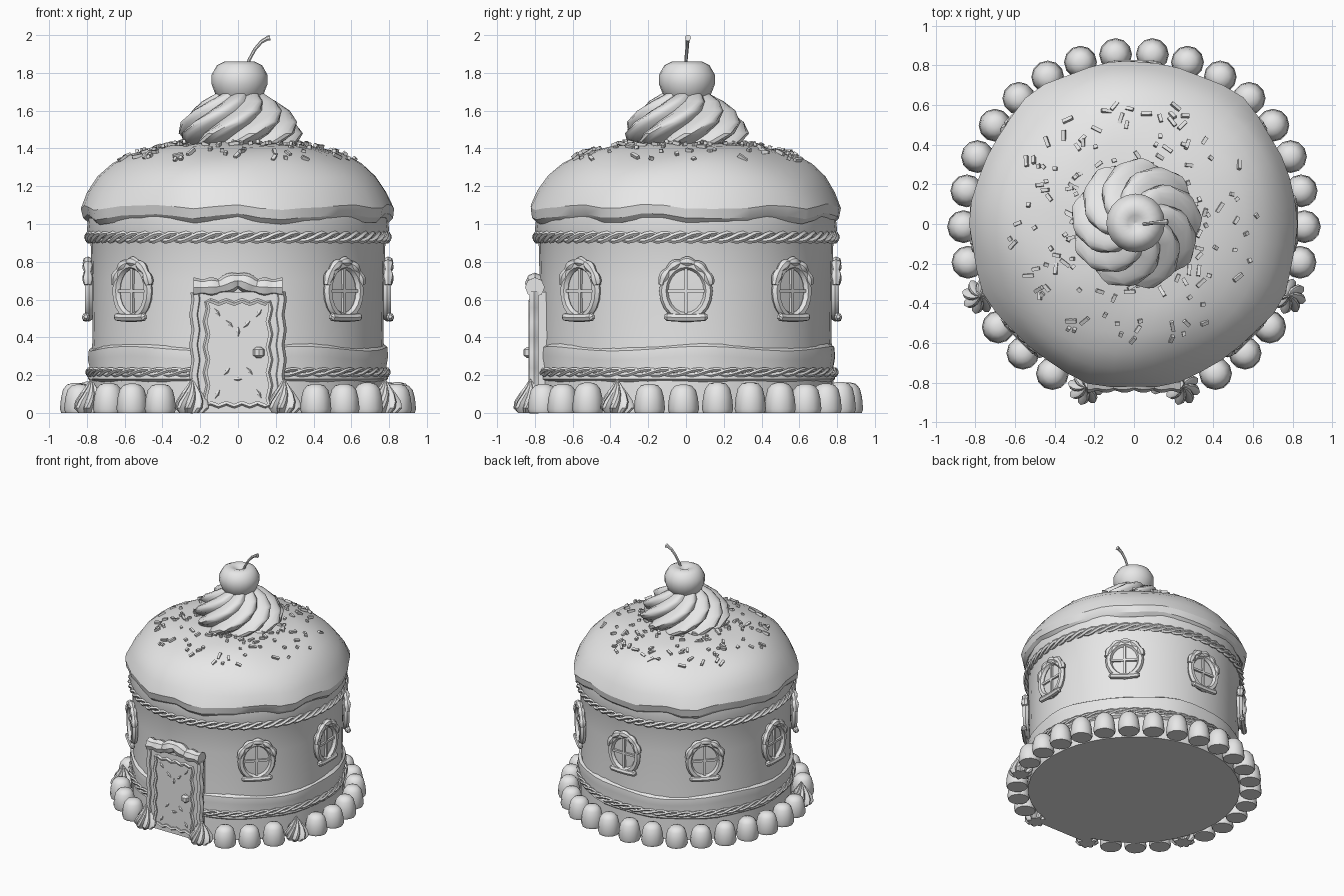
import bpy, math, random
from math import sin, cos, pi, radians
from mathutils import Vector, Matrix

random.seed(4)
if "Cube" in bpy.data.objects:
    bpy.data.objects.remove(bpy.data.objects["Cube"])

grey = bpy.data.materials.new("plain_grey")
grey.use_nodes = True
grey.diffuse_color = (0.8, 0.8, 0.8, 1)
grey.node_tree.nodes["Principled BSDF"].inputs["Base Color"].default_value = (0.8, 0.8, 0.8, 1)


# ---- helpers: every shape is a (points, faces) pair ----
def build(name, shapes, angle=30):
    verts, faces = [], []
    for points, polys in shapes:
        start = len(verts)
        verts += [tuple(p) for p in points]
        faces += [[start + i for i in poly] for poly in polys]
    mesh = bpy.data.meshes.new(name)
    mesh.from_pydata(verts, [], faces)
    mesh.materials.append(grey)
    obj = bpy.data.objects.new(name, mesh)
    bpy.context.collection.objects.link(obj)
    bpy.ops.object.select_all(action='DESELECT')
    obj.select_set(True)
    bpy.context.view_layer.objects.active = obj
    bpy.ops.object.mode_set(mode='EDIT')
    bpy.ops.mesh.select_all(action='SELECT')
    bpy.ops.mesh.normals_make_consistent(inside=False)
    bpy.ops.object.mode_set(mode='OBJECT')
    bpy.ops.object.shade_smooth_by_angle(angle=radians(angle))
    return obj


def skin(rings, loop=False):
    n, count = len(rings[0]), len(rings)
    faces = []
    for i in range(count if loop else count - 1):
        a, b = i * n, (i + 1) % count * n
        faces += [[a + j, a + (j + 1) % n, b + (j + 1) % n, b + j] for j in range(n)]
    if not loop:
        faces += [list(range(n)), list(range((count - 1) * n, count * n))]
    return [p for ring in rings for p in ring], faces


def lathe(profile, sides, centre=(0, 0, 0), shape=lambda r, z, a: (r, z, a)):
    rings = []
    for r, z in profile:
        ring = []
        for j in range(sides):
            rr, zz, aa = shape(r, z, 2 * pi * j / sides)
            ring.append(Vector((rr * cos(aa), rr * sin(aa), zz)) + Vector(centre))
        rings.append(ring)
    return skin(rings)


def tube(path, radius, sides=6, loop=False, ref=(0, 0, 1)):
    rings, n = [], len(path)
    for i, p in enumerate(path):
        ahead = path[(i + 1) % n] if loop else path[min(i + 1, n - 1)]
        back = path[i - 1] if loop else path[max(i - 1, 0)]
        side = (ahead - back).cross(Vector(ref)).normalized()
        up = side.cross(ahead - back).normalized()
        r = radius(i / (n - 1)) if callable(radius) else radius
        rings.append([p + (side * cos(2 * pi * k / sides) + up * sin(2 * pi * k / sides)) * r
                      for k in range(sides)])
    return skin(rings, loop)


def box(size, matrix):
    x, y, z = (s / 2 for s in size)
    ring = [(-x, -y), (x, -y), (x, y), (-x, y)]
    return skin([[matrix @ Vector((a, b, c)) for a, b in ring] for c in (-z, z)])


def at(x, y, z):
    return Matrix.Translation((x, y, z))


# ---- cake walls and icing bands ----
WALL = 0.775
build("cake_wall", [lathe([(0.78, 0), (0.78, 0.2), (0.77, 0.4), (WALL, 0.7), (0.78, 0.9),
                           (0.8, 0.97), (0.79, 1.06)], 40)])
build("lower_icing_band", [lathe(
    [(0.77, 0.16), (0.795, 0.18), (0.785, 0.24), (0.795, 0.29), (0.79, 0.34), (0.76, 0.36)], 48,
    shape=lambda r, z, a: (r + 0.005 * sin(11 * a), z + (0.012 * sin(5 * a + 1) if z > 0.25 else 0), a))])


def rope(radius, height, thick, turns):
    strands = []
    for s in range(3):
        path = []
        for i in range(turns * 8):
            a = 2 * pi * i / (turns * 8)
            t = turns * a + 2 * pi * s / 3
            r = radius + thick * 0.5 * cos(t)
            path.append(Vector((r * cos(a), r * sin(a), height + thick * sin(t))))
        strands.append(tube(path, thick * 0.65, 5, True))
    return strands


build("upper_rope_trim", rope(0.79, 0.93, 0.021, 20))
build("lower_rope_trim", rope(0.79, 0.215, 0.016, 18))

# ---- domed frosting roof with a scalloped lower edge ----
dome = [(0.74, 1.05), (0.79, 1.015), (0.815, 1.04), (0.825, 1.09), (0.79, 1.17), (0.735, 1.25),
        (0.66, 1.315), (0.56, 1.37), (0.42, 1.41), (0.25, 1.43), (0.02, 1.435)]


def frost(r, z, a):
    edge = max(0, min(1, (1.3 - z) / 0.25))
    wave = sin(9 * a) * 0.6 + sin(14 * a + 2) * 0.4
    return (r + edge * 0.014 * wave + 0.008 * sin(5 * a + 9 * z),
            z - edge * 0.018 * wave + 0.006 * sin(4 * a + 12 * r), a)


build("frosting_roof", [lathe(dome, 44, shape=frost)])


# ---- sprinkles laid on the dome ----
def dome_height(r):
    for (r1, z1), (r2, z2) in zip(dome[4:], dome[5:]):
        if r2 <= r <= r1:
            return z2 + (z1 - z2) * (r - r2) / (r1 - r2), math.atan2(z2 - z1, r1 - r2)


sprinkles = []
for i in range(140):
    r, a = 0.27 + 0.36 * random.random() ** 1.1, random.uniform(0, 2 * pi)
    z, slope = dome_height(r)
    turn = (at(r * cos(a), r * sin(a), z + 0.008) @ Matrix.Rotation(a, 4, 'Z')
            @ Matrix.Rotation(slope, 4, 'Y') @ Matrix.Rotation(random.uniform(0, pi), 4, 'Z')
            @ Matrix.Rotation(random.uniform(-0.4, 0.4), 4, 'Y'))
    sprinkles.append(box((random.choice((0.022, 0.04, 0.055)), 0.018, 0.018), turn))
build("sprinkles", sprinkles)


# ---- whipped swirl, cherry and stem ----
def twisted(lobes, depth, twist, base):
    def shape(r, z, a):
        return r * (1 - depth + depth * abs(sin(lobes * a / 2))), z, a + twist * (z - base)
    return shape


build("cream_swirl", [lathe(
    [(0.24, 1.40), (0.31, 1.43), (0.335, 1.48), (0.315, 1.54), (0.265, 1.6), (0.2, 1.65),
     (0.13, 1.69), (0.03, 1.7)], 54, (0.01, 0, 0), twisted(9, 0.2, 5.5, 1.4))], 40)
build("cherry", [lathe(
    [(0.02, 1.63), (0.08, 1.64), (0.125, 1.68), (0.148, 1.74), (0.148, 1.79), (0.12, 1.84),
     (0.08, 1.86), (0.04, 1.85), (0.005, 1.83)], 20, (0.008, 0.005, 0))], 50)
stem = [Vector(p) for p in ((0.045, 0, 1.83), (0.06, 0, 1.87), (0.09, 0.005, 1.925),
                            (0.125, 0.008, 1.965), (0.155, 0.01, 1.982), (0.17, 0.01, 1.985))]
build("cherry_stem", [tube(stem, lambda t: 0.009 + 0.008 * t ** 4, 7, ref=(0, 1, 0))])

# ---- gumdrops and piped dollops around the base ----
gumdrops, dollops = [], []
for side in (-1, 1):
    for i in range(14):
        a = radians(90 + side * (6.2 + 12.1 * i))
        spot = (0.86 * cos(a), 0.86 * sin(a), 0)
        if i in (9, 13):
            dollops.append(lathe(
                [(0.07, 0), (0.092, 0.025), (0.085, 0.06), (0.06, 0.1), (0.03, 0.14), (0.004, 0.18)],
                32, spot, twisted(8, 0.3, 5, 0)))
        else:
            h = random.uniform(0.95, 1.05)
            gumdrops.append(lathe(
                [(0.076, 0), (0.083, 0.02), (0.077, 0.08 * h), (0.066, 0.125 * h),
                 (0.045, 0.15 * h), (0.015, 0.158 * h)], 12, spot))
build("gumdrops", gumdrops, 45)
build("piped_dollops", dollops, 40)

# ---- seven round windows ----
frames, panes, bars, sills, drips = [], [], [], [], []
for k in range(1, 8):
    a = k * pi / 4
    out, along = Vector((sin(a), -cos(a), 0)), Vector((cos(a), sin(a), 0))

    def wall(u, w, d):
        return out * (WALL + d) + along * u + Vector((0, 0, w))

    def oval(t, scale=1.0, d=0.015):
        return wall(0.118 * scale * cos(t), 0.645 + 0.138 * scale * sin(t), d)

    ring = [2 * pi * i / 20 for i in range(20)]
    frames.append(tube([oval(t) for t in ring], 0.024, 6, True, out))
    panes.append(([oval(t, 1, 0.006) for t in ring] + [wall(0, 0.645, 0.012)],
                  [[i, (i + 1) % 20, 20] for i in range(20)]))
    basis = Matrix((along, out, Vector((0, 0, 1)))).transposed().to_4x4()
    for size in ((0.21, 0.02, 0.017), (0.017, 0.02, 0.25)):
        bars.append(box(size, Matrix.Translation(wall(0, 0.645, 0.014)) @ basis))
    sills.append(tube([wall(u, 0.503 + 0.5 * u * u, 0.03) for u in (-0.115, -0.1, -0.04, 0.04, 0.1, 0.115)],
                      lambda t: 0.022 if 0 < t < 1 else 0.01, 7))
    drips.append(tube([oval(radians(12 + 156 * i / 24), 1.12, 0.02) for i in range(25)],
                      lambda t: 0.016 + 0.013 * abs(sin(5 * pi * t + 0.3)), 7, ref=out))
build("window_frames", frames)
build("window_panes", panes)
build("window_bars", bars)
build("window_sills", sills)
build("window_icing", drips)


# ---- door with wavy icing borders ----
def wavy(corners, y, amount, steps=16, loop=False):
    pts = []
    ends = corners[1:] + corners[:1] if loop else corners[1:]
    for (x1, z1), (x2, z2) in zip(corners, ends):
        run = Vector((x2 - x1, 0, z2 - z1))
        across = run.cross(Vector((0, 1, 0))).normalized()
        pts += [Vector((x1, y, z1)) + run * i / steps + across * amount * sin(i * pi / 2)
                for i in range(steps)]
    return pts if loop else pts + [Vector((corners[-1][0], y, corners[-1][1]))]


front = (0, 1, 0)
build("door_panel", [box((0.44, 0.12, 0.64), at(0, -0.76, 0.32))])
build("door_frame", [tube(wavy([(s * 0.225, 0), (s * 0.225, 0.64)], -0.805, 0.006), 0.027, 6, ref=front)
                     for s in (-1, 1)])
build("door_border", [tube(wavy([(-0.165, 0.045), (-0.165, 0.585), (0.165, 0.585), (0.165, 0.045)],
                                -0.822, 0.008, 16, True), 0.013, 5, True, front)])
lintel = [Vector((-0.235 + 0.47 * i / 24, -0.8, 0.665 + 0.035 * math.exp(-(i - 12) ** 2 / 12)))
          for i in range(25)]
build("door_lintel", [tube(lintel, lambda t: 0.038 + 0.014 * abs(sin(5 * pi * t + pi / 2)), 8, ref=front)])
build("door_knob", [lathe([(0.012, -0.03), (0.03, -0.015), (0.03, 0.015), (0.012, 0.03)], 8,
                          (0.11, -0.83, 0.32))])

# ---- small candy leaves on the door ----
leaves = []
for x, z, tilt in ((0, 0.43, 0), (-0.045, 0.47, -0.8), (0.045, 0.47, 0.8), (-0.06, 0.22, 0.7),
                   (0.06, 0.22, -0.7), (0, 0.18, 1.5), (-0.11, 0.1, 0.5), (0.11, 0.1, -0.5),
                   (-0.11, 0.53, -0.6), (0.11, 0.53, 0.6)):
    leaf = lathe([(0.002, -0.025), (0.011, 0), (0.002, 0.025)], 5)
    turn = at(x, -0.822, z) @ Matrix.Rotation(tilt, 4, 'Y')
    leaves.append(([turn @ p for p in leaf[0]], leaf[1]))
build("door_leaves", leaves)
